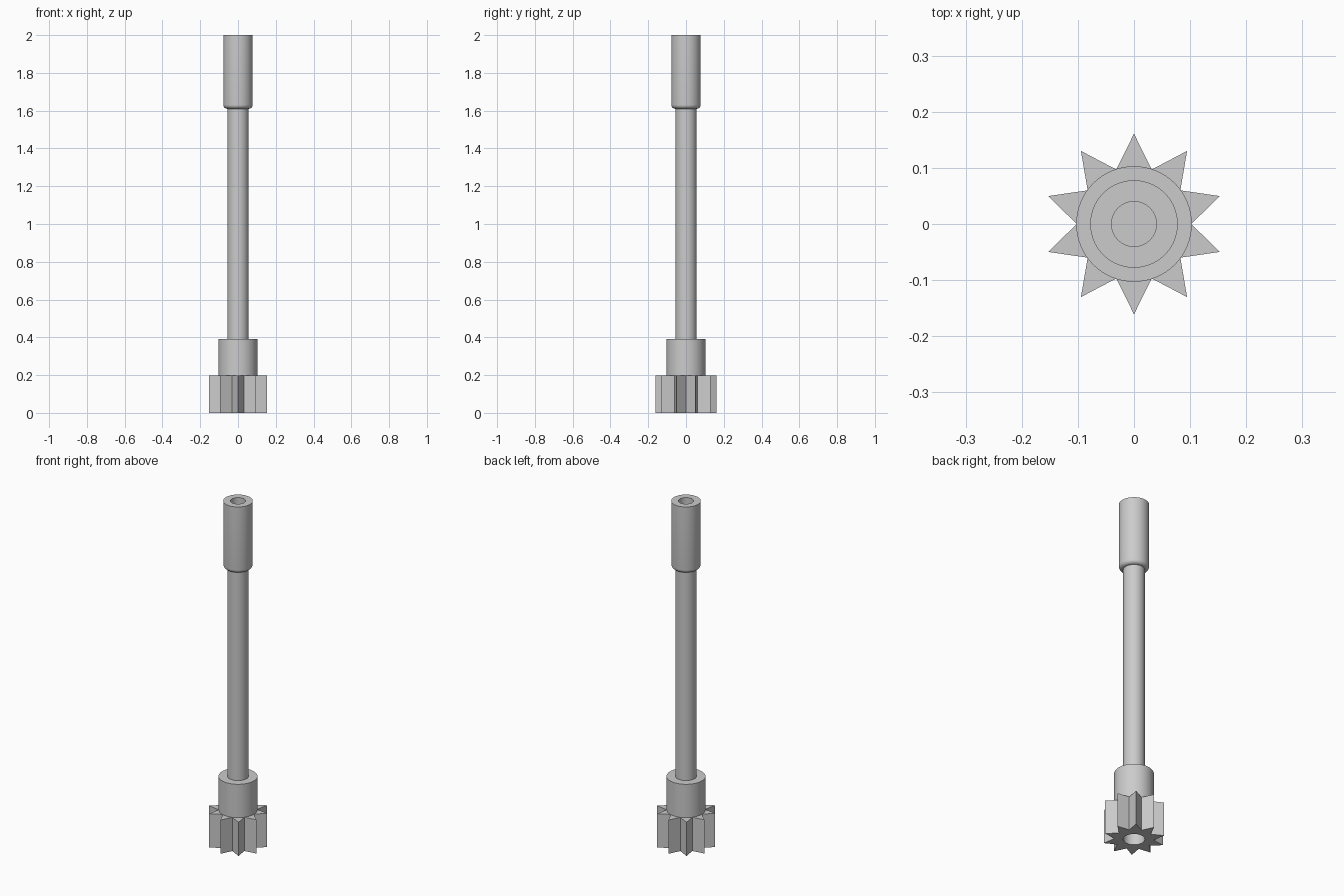
import bpy, bmesh
from math import sin, cos, pi, radians
from mathutils import Vector

cube = bpy.data.objects.get("Cube")
if cube:
    bpy.data.objects.remove(cube, do_unlink=True)

SEGMENTS = 64
TEETH = 10
SHAFT_R = 0.056
HUB_R = 0.103
GEAR_TOP = 0.197

steel = bpy.data.materials.new("grey steel")
steel.use_nodes = True
colour = (0.6, 0.6, 0.6, 1)
steel.diffuse_color = colour
steel.node_tree.nodes["Principled BSDF"].inputs["Base Color"].default_value = colour


def finish(name, bm):
    bmesh.ops.recalc_face_normals(bm, faces=bm.faces[:])
    mesh = bpy.data.meshes.new(name)
    bm.to_mesh(mesh)
    bm.free()
    mesh.materials.append(steel)
    obj = bpy.data.objects.new(name, mesh)
    bpy.context.collection.objects.link(obj)
    bpy.ops.object.select_all(action='DESELECT')
    obj.select_set(True)
    bpy.context.view_layer.objects.active = obj
    bpy.ops.object.shade_smooth_by_angle(angle=radians(30))
    return obj


def lathe(name, profile, closed=False):
    """Spin (radius, height) points about the vertical axis."""
    bm = bmesh.new()
    verts = [bm.verts.new((r, 0, z)) for r, z in profile]
    edges = [bm.edges.new(pair) for pair in zip(verts, verts[1:])]
    if closed:
        edges.append(bm.edges.new((verts[-1], verts[0])))
    bmesh.ops.spin(bm, geom=verts + edges, cent=(0, 0, 0), axis=(0, 0, 1),
                   angle=2 * pi, steps=SEGMENTS, use_duplicate=False)
    bmesh.ops.remove_doubles(bm, verts=bm.verts[:], dist=0.0001)
    return finish(name, bm)


def ring(bm, count, radius_at):
    """Closed loop of edges on the ground plane, starting at the back."""
    verts = []
    for i in range(count):
        a = pi / 2 + 2 * pi * i / count
        r = radius_at(i)
        verts.append(bm.verts.new((r * cos(a), r * sin(a), 0)))
    return [bm.edges.new((verts[i - 1], verts[i])) for i in range(count)]


# Pointed pinion gear with a round bore
bm = bmesh.new()
outline = ring(bm, TEETH * 2, lambda i: 0.102 if i % 2 else 0.161)
bore = ring(bm, SEGMENTS, lambda i: SHAFT_R)
bmesh.ops.triangle_fill(bm, use_beauty=True, edges=outline + bore,
                        normal=Vector((0, 0, 1)))
raised = bmesh.ops.extrude_face_region(bm, geom=bm.faces[:])["geom"]
bmesh.ops.translate(bm, vec=(0, 0, GEAR_TOP),
                    verts=[v for v in raised if isinstance(v, bmesh.types.BMVert)])
finish("pinion_gear", bm)

# Hub collar above the gear
lathe("hub", [(SHAFT_R, GEAR_TOP), (HUB_R, GEAR_TOP),
              (HUB_R, 0.392), (SHAFT_R, 0.392)], closed=True)

# Long shaft
lathe("shaft", [(0, GEAR_TOP), (SHAFT_R, GEAR_TOP), (SHAFT_R, 1.62), (0, 1.62)])

# Sleeve with a rounded lower edge and a blind hole in the top
fillet = 0.021
sleeve_r, sleeve_bottom = 0.078, 1.61
rounding = [(sleeve_r - fillet + fillet * cos(t * pi / 12),
             sleeve_bottom + fillet - fillet * sin(t * pi / 12)) for t in range(7)]
lathe("sleeve", [(0, 1.8), (0.04, 1.8), (0.04, 2), (sleeve_r, 2)]
      + rounding + [(0, sleeve_bottom)])
